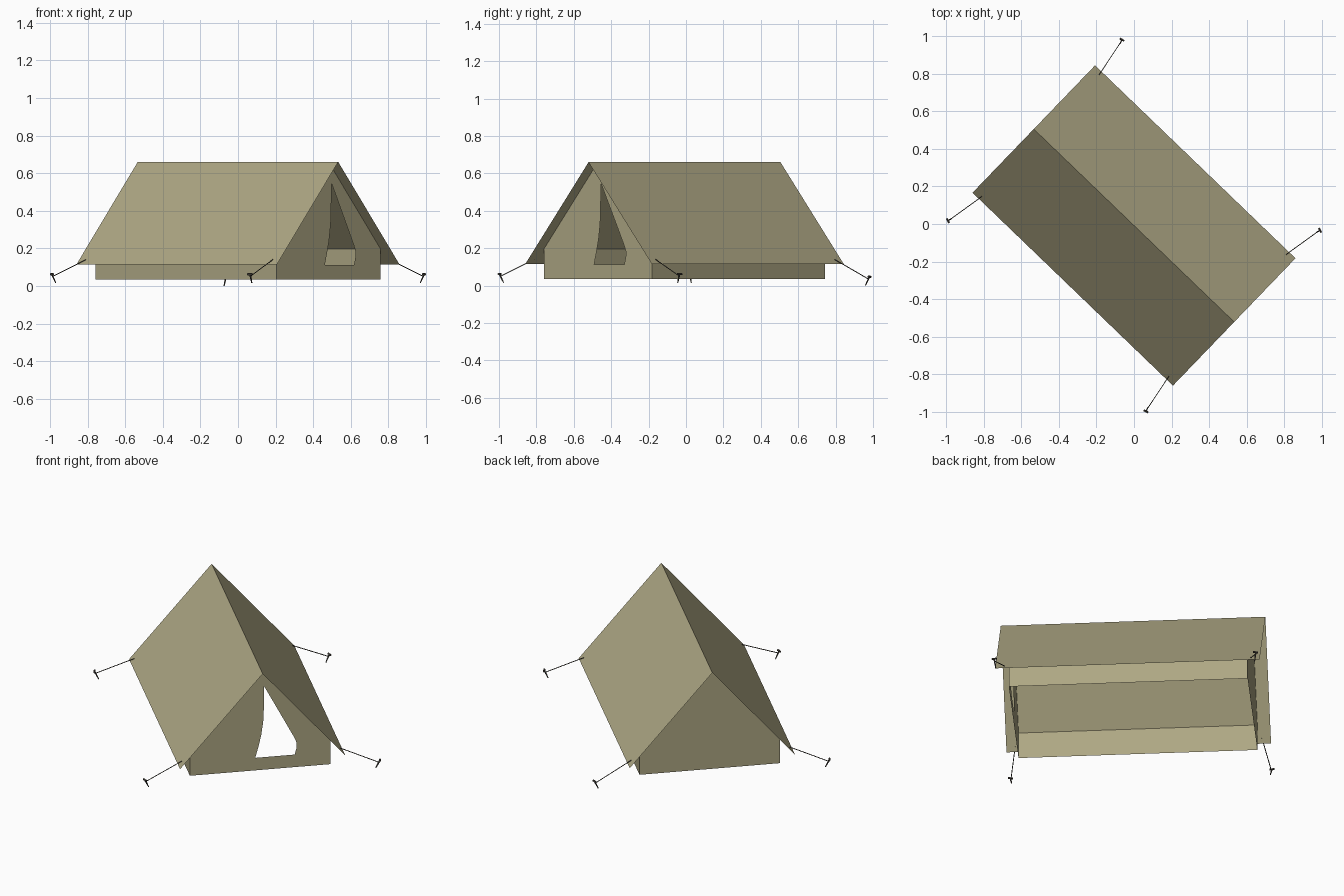
import bpy, bmesh, math
from mathutils import Vector, Matrix

if "Cube" in bpy.data.objects:
    bpy.data.objects.remove(bpy.data.objects["Cube"])

ANG = math.radians(-43.9)          # ridge direction seen from above
ROT = Matrix.Translation((0, -0.008, 0)) @ Matrix.Rotation(ANG, 4, 'Z')
SLOPE, RIDGE = 1.16, 0.66          # roof pitch and ridge height


def material(name, col):
    m = bpy.data.materials.new(name)
    m.diffuse_color = (*col, 1)
    m.use_nodes = True
    m.node_tree.nodes["Principled BSDF"].inputs["Base Color"].default_value = m.diffuse_color
    return m


CANVAS = material("khaki canvas", (0.42, 0.385, 0.23))
DARK = material("dark cord and metal", (0.07, 0.062, 0.05))


def finish(name, bm, mat):
    bm.transform(ROT)
    me = bpy.data.meshes.new(name)
    bm.to_mesh(me)
    bm.free()
    me.materials.append(mat)
    ob = bpy.data.objects.new(name, me)
    bpy.context.collection.objects.link(ob)
    return ob


def sheet(name, faces):
    """Thin cloth made of polygons given in tent coordinates."""
    bm = bmesh.new()
    for f in faces:
        bm.faces.new([bm.verts.new(p) for p in f])
    bmesh.ops.remove_doubles(bm, verts=bm.verts, dist=1e-5)
    return finish(name, bm, CANVAS)


def rod(bm, a, b, r, sides=6, r2=None):
    a, b = Vector(a), Vector(b)
    d = b - a
    m = Matrix.Translation((a + b) / 2) @ d.to_track_quat('Z', 'Y').to_matrix().to_4x4()
    bmesh.ops.create_cone(bm, cap_ends=True, segments=sides, radius1=r,
                          radius2=r if r2 is None else r2, depth=d.length, matrix=m)


def roof_z(v):
    return RIDGE - SLOPE * abs(v)


# roof: two sloping sheets that overhang the body
L, W = 0.74, 0.47
sheet("roof", [[(-L, 0, RIDGE), (-L, -W, roof_z(W)), (L, -W, roof_z(W)), (L, 0, RIDGE)],
               [(L, 0, RIDGE), (L, W, roof_z(W)), (-L, W, roof_z(W)), (-L, 0, RIDGE)]])

# low side walls, open underneath
l, w, z0 = 0.668, 0.40, 0.035
zt = roof_z(w)
sheet("side_walls", [[(-l, -w, z0), (l, -w, z0), (l, -w, zt), (-l, -w, zt)],
                     [(l, w, z0), (-l, w, z0), (-l, w, zt), (l, w, zt)]])

# closed back gable
sheet("back_wall", [[(-l, w, z0), (-l, -w, z0), (-l, -w, zt), (-l, 0, RIDGE), (-l, w, zt)]])

# front gable in two panels around the door opening
left_edge = [(-0.028, 0.112), (-0.010, 0.18), (0.005, 0.245), (0.017, 0.33), (0.021, 0.42), (0.0225, 0.548)]
right_edge = [(0.0225, 0.548), (0.115, 0.37), (0.195, 0.215), (0.207, 0.185), (0.207, 0.155), (0.196, 0.112)]
left = [(-w, z0), (-0.028, z0)] + left_edge + [(0, RIDGE), (-w, zt)]
right = [(-0.028, z0), (w, z0), (w, zt), (0, RIDGE)] + right_edge + [(-0.028, 0.112)]
sheet("front_wall_with_door", [[(l, v, z) for v, z in p] for p in (left, right)])

# guy ropes and pegs at the four corners
for su, sv, end in ((1, 1, "front_right"), (1, -1, "front_left"),
                    (-1, 1, "back_right"), (-1, -1, "back_left")):
    drop = 0.015 if (su, sv) == (-1, 1) else 0.0

    def p(u, v, z):
        return (su * u, sv * v, z)

    rope = bmesh.new()
    rod(rope, p(0.69, 0.45, 0.14), p(0.728, 0.660, 0.052 - drop), 0.0025)
    finish("rope_" + end, rope, DARK)

    peg = bmesh.new()
    rod(peg, p(0.724, 0.646, 0.016 - drop), p(0.732, 0.668, 0.062 - drop), 0.003, 6, 0.005)
    rod(peg, p(0.718, 0.672, 0.062 - drop), p(0.744, 0.664, 0.062 - drop), 0.006)
    finish("peg_" + end, peg, DARK)
